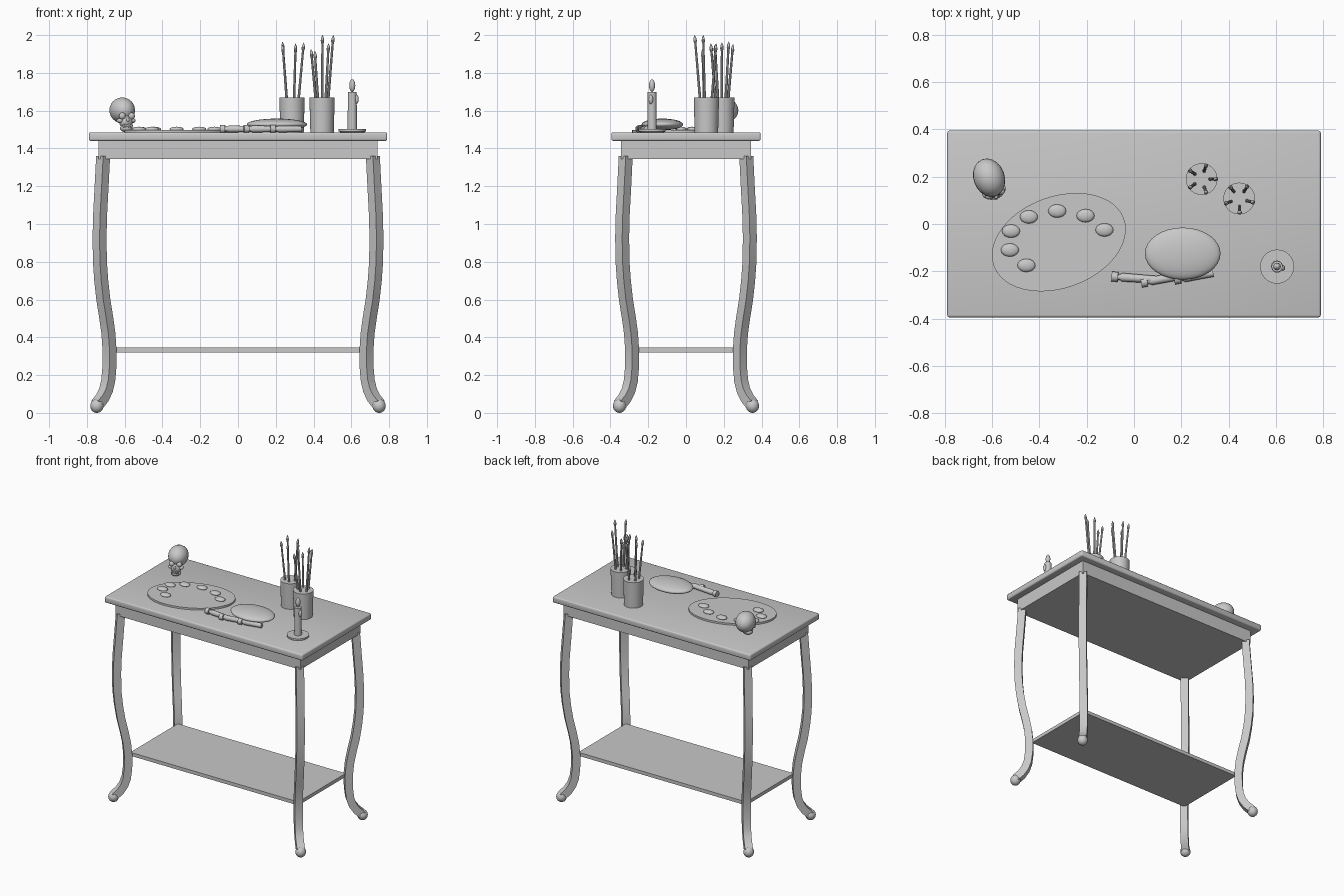
import bpy, bmesh, math
from mathutils import Vector, Matrix

if "Cube" in bpy.data.objects:
    bpy.data.objects.remove(bpy.data.objects["Cube"])

grey = bpy.data.materials.new("plain_grey")
grey.diffuse_color = (0.58, 0.58, 0.58, 1)
grey.use_nodes = True
grey.node_tree.nodes["Principled BSDF"].inputs["Base Color"].default_value = grey.diffuse_color
TOP = 1.485  # height of the table surface


def finish(bm, name, angle=35):
    bmesh.ops.recalc_face_normals(bm, faces=bm.faces)
    me = bpy.data.meshes.new(name)
    bm.to_mesh(me)
    bm.free()
    me.materials.append(grey)
    ob = bpy.data.objects.new(name, me)
    bpy.context.collection.objects.link(ob)
    bpy.ops.object.select_all(action='DESELECT')
    ob.select_set(True)
    bpy.context.view_layer.objects.active = ob
    if angle:
        bpy.ops.object.shade_smooth_by_angle(angle=math.radians(angle))
    return ob


def box(name, sx, sy, z0, z1, bevel=0.0):
    bm = bmesh.new()
    bmesh.ops.create_cube(bm, size=1)
    bmesh.ops.scale(bm, vec=(sx, sy, z1 - z0), verts=bm.verts)
    bmesh.ops.translate(bm, vec=(0, 0, (z0 + z1) / 2), verts=bm.verts)
    if bevel:
        bmesh.ops.bevel(bm, geom=bm.edges[:], offset=bevel, segments=3,
                        profile=0.5, affect='EDGES')
    return finish(bm, name)


def ball(name, loc, radii, rot=0.0, seg=24, rings=14):
    bm = bmesh.new()
    m = (Matrix.Translation(loc) @ Matrix.Rotation(rot, 4, 'Z')
         @ Matrix.Diagonal((*radii, 1)))
    bmesh.ops.create_uvsphere(bm, u_segments=seg, v_segments=rings, radius=1, matrix=m)
    return finish(bm, name, 60)


def lathe(name, start, end, profile, sides=32, scale=(1, 1), rot=0.0):
    """Closed round form: profile of (radius, distance) along start to end."""
    start, end = Vector(start), Vector(end)
    axis = (end - start).normalized()
    m = (Matrix.Translation(start) @ axis.to_track_quat('Z', 'Y').to_matrix().to_4x4()
         @ Matrix.Rotation(rot, 4, 'Z'))
    bm = bmesh.new()
    rows = []
    for r, d in profile:
        rows.append([bm.verts.new(m @ Vector((
            r * scale[0] * math.cos(math.tau * i / sides),
            r * scale[1] * math.sin(math.tau * i / sides), d))) for i in range(sides)])
    for a, b in zip(rows, rows[1:]):
        for i in range(sides):
            j = (i + 1) % sides
            bm.faces.new((a[i], a[j], b[j], b[i]))
    bm.faces.new(rows[0][::-1])
    bm.faces.new(rows[-1])
    return finish(bm, name)


# Table top, apron and lower shelf
box("table_top", 1.58, 0.79, 1.44, TOP, 0.01)
box("apron", 1.476, 0.686, 1.345, 1.445)
box("lower_shelf", 1.34, 0.54, 0.32, 0.345)

# Curved legs: diamond section swept along a diagonal S-curve, (height, x)
PATH = [(1.36, .714), (1.2, .722), (1.05, .730), (.93, .733), (.8, .731), (.7, .724),
        (.6, .713), (.5, .697), (.42, .686), (.33, .680), (.24, .681), (.17, .687),
        (.12, .699), (.08, .718), (.045, .745)]
LEG_R = 0.037


def leg(name, sx, sy):
    diag, side = Vector((sx, sy, 0)).normalized(), Vector((-sy, sx, 0)).normalized()
    pts = [Vector((sx * x, sy * (x - 0.395), z)) for z, x in PATH]
    bm = bmesh.new()
    rows = []
    for i, p in enumerate(pts):
        t = (pts[min(i + 1, len(pts) - 1)] - pts[max(i - 1, 0)]).normalized()
        n = diag - t * diag.dot(t)
        n.normalize()
        k = LEG_R / math.sqrt(2)
        if i == 0:
            n = diag
        rows.append([bm.verts.new(p + (n * a + side * b) * k)
                     for a, b in ((1, 1), (-1, 1), (-1, -1), (1, -1))])
    for a, b in zip(rows, rows[1:]):
        for i in range(4):
            j = (i + 1) % 4
            bm.faces.new((a[i], a[j], b[j], b[i]))
    bm.faces.new(rows[0])
    bm.faces.new(rows[-1])
    finish(bm, name)


for sx, xs in ((-1, "left"), (1, "right")):
    for sy, ys in ((-1, "front"), (1, "back")):
        leg(f"{ys}_{xs}_leg", sx, sy)
        ball(f"{ys}_{xs}_foot", (sx * 0.747, sy * 0.352, 0.037), (0.035, 0.035, 0.037))

# Oval palette with paint dabs
lathe("palette", (-.318, -.077, TOP - .002), (-.318, -.077, 2),
      [(1, 0), (1, .015)], 48, (.293, .194), math.radians(20))
for i, (x, y) in enumerate([(-.455, -.175), (-.525, -.11), (-.52, -.03), (-.445, .03),
                            (-.325, .055), (-.205, .035), (-.125, -.025)]):
    ball(f"paint_dab_{i}", (x, y, 1.502), (.038, .028, .013), seg=16, rings=8)

# Domed rag with paint tubes tucked beside it
ball("folded_rag", (.206, -.125, 1.527), (.16, .11, .031), seg=32, rings=16)
for i, (a, b) in enumerate([((-.095, -.222), (.09, -.235)), ((.03, -.248), (.225, -.215)),
                            ((.17, -.235), (.335, -.207))]):
    lathe(f"paint_tube_{i}", (*a, 1.503), (*b, 1.503),
          [(.021, 0), (.021, .027), (.012, .028), (.012, .036), (.018, .045),
           (.016, (Vector(b) - Vector(a)).length)], 12)

# Skull, turned slightly toward the right
TURN = math.radians(20)
face = Matrix.Translation((-.613, .196, 1.602)) @ Matrix.Rotation(TURN, 4, 'Z')


def skull_part(name, loc, radii):
    ball(name, face @ Vector(loc), radii, TURN, 20, 12)


skull_part("cranium", (0, 0, 0), (.066, .083, .068))
skull_part("upper_jaw", (0, -.058, -.062), (.036, .032, .036))
skull_part("lower_jaw", (0, -.062, -.095), (.033, .034, .021))
skull_part("nose", (0, -.088, -.05), (.008, .008, .012))
for s, n in ((-1, "left"), (1, "right")):
    skull_part(f"{n}_eye_socket", (s * .026, -.073, -.03), (.018, .014, .018))
    skull_part(f"{n}_cheekbone", (s * .035, -.06, -.055), (.017, .02, .013))
for i in range(5):
    skull_part(f"tooth_{i}", ((i - 2) * .011, -.092 + .003 * abs(i - 2), -.082),
               (.006, .006, .010))

# Brush cups, each with five brushes fanning outward
CUPS = [(.286, .19, 0, (1.96, 1.95, 1.965, 1.95, 1.955)),
        (.445, .108, 200, (1.925, 2.0, 2.0, 1.955, 1.915))]
for c, (cx, cy, first, tops) in enumerate(CUPS):
    lathe(f"brush_cup_{c}", (cx, cy, TOP - .002), (cx, cy, 2),
          [(.062, 0), (.067, .188)], 32)
    for b, top in enumerate(tops):
        ang = math.radians(first + 72 * b)
        d = Vector((math.cos(ang), math.sin(ang), 0))
        p = Vector((cx, cy, 1.52)) + d * .022
        q = Vector((cx, cy, top)) + d * .062
        L = (q - p).length
        lathe(f"brush_{c}_{b}", p, q,
              [(.008, 0), (.006, L - .065), (.006, L - .045), (.0095, L - .03),
               (.007, L - .015), (.001, L)], 10)

# Candle on a dish, with flame and wax drip
CX, CY = .605, -.18
lathe("candle_dish", (CX, CY, TOP - .002), (CX, CY, 2),
      [(.06, 0), (.072, .008), (.072, .02)], 32)
lathe("candle", (CX, CY, 1.495), (CX, CY, 2), [(.025, 0), (.023, .205)], 24)
lathe("wick", (CX, CY, 1.695), (CX, CY, 2), [(.003, 0), (.003, .025)], 8)
ball("flame", (CX, CY, 1.733), (.016, .016, .033), seg=16, rings=10)
ball("wax_drip", (CX + .022, CY - .006, 1.66), (.012, .012, .025), seg=12, rings=8)
